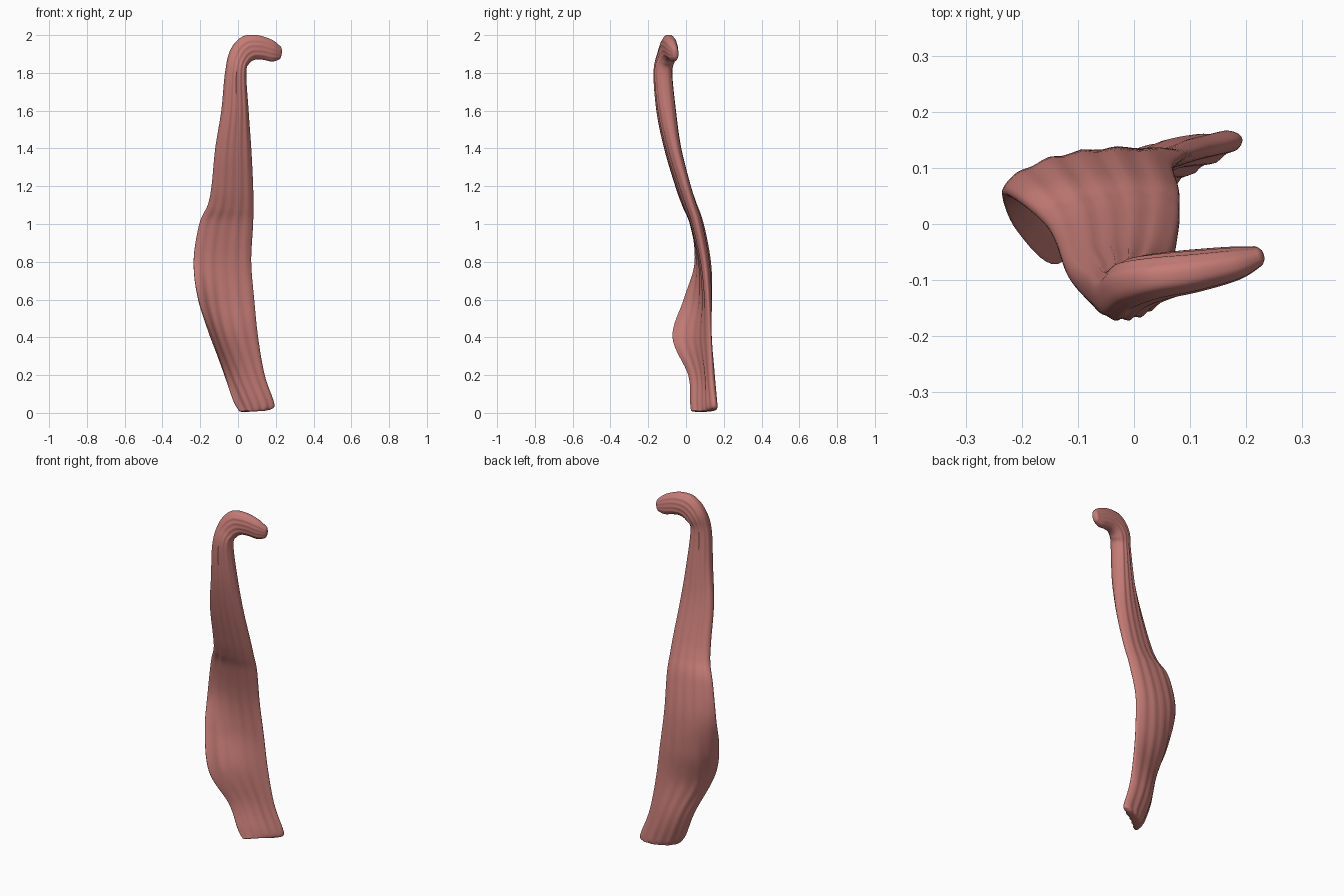
import bpy
import bmesh
import math
from mathutils import Vector

old_cube = bpy.data.objects.get("Cube")
if old_cube:
    bpy.data.objects.remove(old_cube, do_unlink=True)

# Strap sections in hundredths of a unit:
# right edge (x, y, z), left edge (x, y, z), half thickness, backward bow
SECTIONS = [
    (1, 3, 1, 17.5, 15.5, 2, 2.7, 2),
    (-2, 2.5, 6, 19, 15.5, 5, 3, 2.5),
    (-7, 1.5, 20, 14, 14, 20, 2.8, 3.5),
    (-14, -7, 40, 10.5, 13, 40, 2.7, 5.5),
    (-21, -1, 60, 8.5, 12, 60, 2.8, 4.8),
    (-23.5, 5.5, 80, 7, 10, 80, 3.1, 2),
    (-20.5, 4.5, 100, 8, 6, 100, 3.3, 0.5),
    (-16, 0.5, 110, 8.1, 3, 110, 3.3, 0.2),
    (-14, -3, 120, 8, 0, 120, 3.4, 0),
    (-12, -8.5, 140, 7, -5.5, 140, 3.9, 0),
    (-8.7, -12, 160, 5.5, -9, 160, 4.7, 0),
    (-6.7, -13.5, 180, 4.2, -11, 180, 4.7, 0),
    (-4, -11.5, 192, 6, -9.5, 185, 4.5, 0),
    (2, -10, 199, 9, -8.5, 187, 4, 0),
    (10, -9, 200, 13, -7.5, 187, 3.6, 0),
    (18, -7.5, 197.5, 18, -6.5, 186, 2.9, 0),
    (22.5, -6, 194, 21.5, -5.5, 187, 1.8, 0),
]
STEPS, RING, FIBRES = 8, 72, 5


def catmull(p, q, r, s, t):
    return 0.5 * (2 * q + (r - p) * t + (2 * p - 5 * q + 4 * r - s) * t * t
                  + (3 * q - p - 3 * r + s) * t ** 3)


def section_at(position):
    """Smoothly interpolated section at a position along the strap."""
    last = len(SECTIONS) - 1
    i = min(int(position), last - 1)
    rows = [SECTIONS[max(0, min(last, i + k))] for k in (-1, 0, 1, 2)]
    v = [catmull(*values, position - i) * 0.01 for values in zip(*rows)]
    return Vector(v[:3]), Vector(v[3:6]), v[6], v[7]


def signed_power(value, exponent):
    return math.copysign(abs(value) ** exponent, value)


def ring_points(position, scale=1.0, push=0.0):
    a, b, thick, bow = section_at(position)
    end = len(SECTIONS) - 1
    lo, hi = max(0, position - 0.1), min(end, position + 0.1)
    tangent = sum(section_at(hi)[:2], Vector()) - sum(section_at(lo)[:2], Vector())
    tangent.normalize()
    normal = (b - a).cross(tangent).normalized()
    middle, half = (a + b) / 2, (b - a) / 2
    depth = 0.03 + 0.08 * (1 - position / end)
    points = []
    for k in range(RING):
        angle = math.tau * k / RING
        u = signed_power(math.cos(angle), 0.85) * scale
        w = signed_power(math.sin(angle), 0.85) * scale
        # Shallow lengthwise grooves between the fibres
        groove = 1 + depth * math.sin(FIBRES * math.pi * u + 0.35 * position)
        # The bow curls more tightly towards the right edge
        offset = w * thick * groove - bow * (1 - u * u) * (1 - 0.4 * u)
        points.append(middle + half * u + normal * offset + tangent * push)
    return points


# Loft of the whole strap with rounded ends
end = len(SECTIONS) - 1
rings = [ring_points(0, 0.6, -0.007), ring_points(0, 0.88, -0.004)]
rings += [ring_points(i / STEPS) for i in range(end * STEPS + 1)]
rings += [ring_points(end, 0.85, 0.005), ring_points(end, 0.5, 0.01)]

bm = bmesh.new()
loops = [[bm.verts.new(p) for p in ring] for ring in rings]
for lower, upper in zip(loops, loops[1:]):
    for k in range(RING):
        n = (k + 1) % RING
        bm.faces.new((lower[k], lower[n], upper[n], upper[k]))
for loop in (loops[0], loops[-1]):
    centre = bm.verts.new(sum((v.co for v in loop), Vector()) / RING)
    for k in range(RING):
        bm.faces.new((loop[k], loop[(k + 1) % RING], centre))
bmesh.ops.recalc_face_normals(bm, faces=bm.faces)

mesh = bpy.data.meshes.new("muscle_strap")
bm.to_mesh(mesh)
bm.free()
strap = bpy.data.objects.new("muscle_strap", mesh)
bpy.context.collection.objects.link(strap)

# Soft red tissue
tissue = bpy.data.materials.new("red_tissue")
tissue.use_nodes = True
colour = (0.56, 0.2, 0.18, 1)
tissue.diffuse_color = colour
tissue.node_tree.nodes["Principled BSDF"].inputs["Base Color"].default_value = colour
mesh.materials.append(tissue)

bpy.ops.object.select_all(action="DESELECT")
strap.select_set(True)
bpy.context.view_layer.objects.active = strap
bpy.ops.object.shade_smooth_by_angle(angle=math.radians(50))
